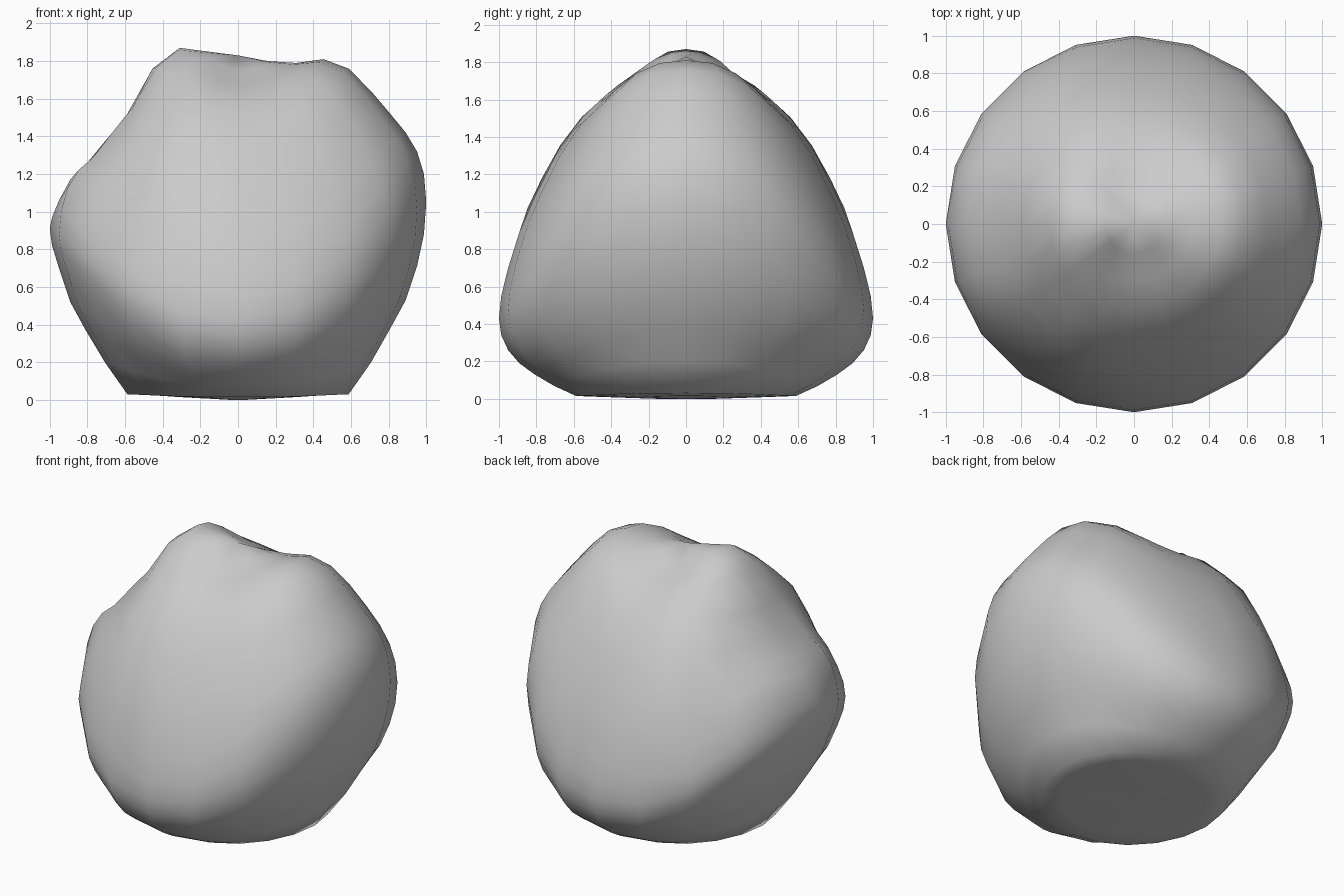
import bpy, bmesh, math

if "Cube" in bpy.data.objects:
    bpy.data.objects.remove(bpy.data.objects["Cube"])

# Height profiles from centre (first) to rim (last), one value per sphere ring
TOP = {
    "right": [1.83, 1.80, 1.79, 1.81, 1.76, 1.64, 1.52, 1.42, 1.32, 1.20, 1.05],
    "left":  [1.83, 1.85, 1.87, 1.76, 1.52, 1.36, 1.25, 1.17, 1.06, 0.97, 0.91],
    "side":  [1.83, 1.75, 1.67, 1.59, 1.45, 1.28, 1.08, 0.89, 0.70, 0.55, 0.43],
}
BOTTOM = {
    "right": [0, .01, .015, .025, .03, .20, .38, .53, .71, .88, 1.05],
    "left":  [0, .01, .015, .025, .03, .20, .37, .52, .70, .82, 0.91],
    "side":  [0, 0, .005, .01, .015, .07, .13, .19, .26, .34, 0.43],
}
# Ridges on the upper left: spoke number (18 degrees each) and lift per ring
RIDGES = {
    6: [0, 0, .01, .02, .05, .07, .09, .11, .08, .04, 0],
    7: [0, 0, .01, .03, .08, .12, .09, .05, .02, 0, 0],
    8: [0, 0, 0, .01, .05, .05, .03, .02, .02, .02, 0],
    9: [0, 0, 0, .02, .04, .06, .05, .07, .09, .06, 0],
}


def height(v):
    """Blend the axis profiles around the circle, then add the ridges."""
    r = min(1.0, math.hypot(v.x, v.y))
    k = round(math.asin(r) / math.radians(9))
    top = v.z >= -1e-4
    profiles = TOP if top else BOTTOM
    axis = profiles["right" if v.x >= 0 else "left"][k]
    w = (v.x / r) ** 2 if r > 1e-5 else 1.0
    w = 0.6 * w + 0.4 * w * w * (3 - 2 * w)
    spoke = round(math.degrees(math.atan2(abs(v.y), v.x)) / 18)
    lift = RIDGES[spoke][k] if top and spoke in RIDGES else 0.0
    return axis * w + profiles["side"][k] * (1 - w) + lift


# Boulder: round plan, each ring lifted to the profiles
bm = bmesh.new()
bmesh.ops.create_uvsphere(bm, u_segments=20, v_segments=20, radius=1)
for v in bm.verts:
    v.co.z = height(v.co)
bmesh.ops.recalc_face_normals(bm, faces=bm.faces)
for f in bm.faces:
    f.smooth = True
mesh = bpy.data.meshes.new("boulder")
bm.to_mesh(mesh)
bm.free()
bpy.context.collection.objects.link(bpy.data.objects.new("boulder", mesh))
